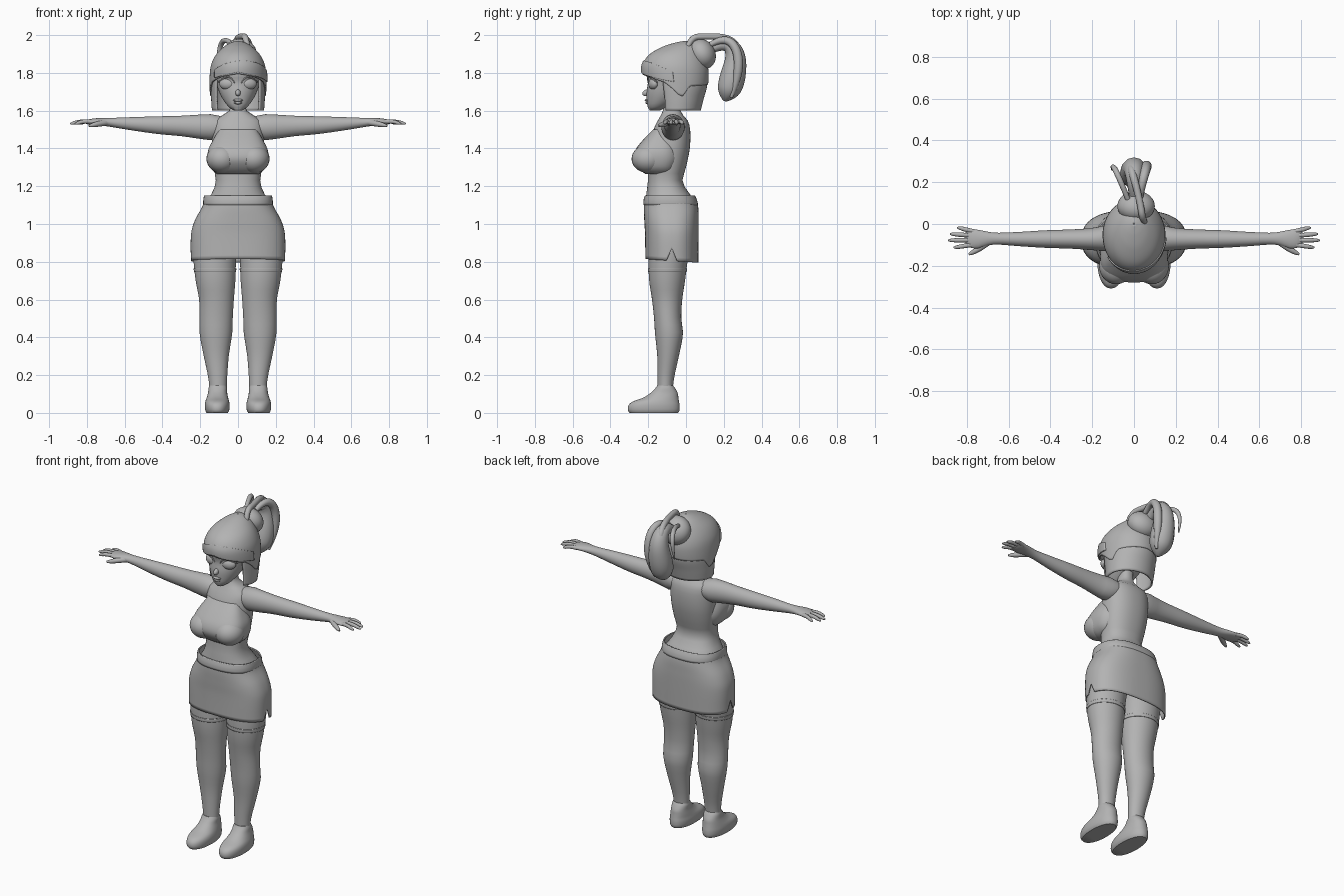
import bpy, bmesh, math
from math import sin, cos, pi
from mathutils import Vector

if "Cube" in bpy.data.objects:
    bpy.data.objects.remove(bpy.data.objects["Cube"])

grey = bpy.data.materials.new("plain grey")
grey.use_nodes = True
grey.diffuse_color = (0.45, 0.45, 0.45, 1)
grey.node_tree.nodes["Principled BSDF"].inputs["Base Color"].default_value = grey.diffuse_color


def finish(obj, mirror=False, thickness=0):
    """Shared material, modifiers and smooth shading."""
    obj.data.materials.append(grey)
    if thickness:
        mod = obj.modifiers.new("Thickness", 'SOLIDIFY')
        mod.thickness = thickness
    if mirror:
        obj.modifiers.new("Mirror", 'MIRROR')
    bpy.ops.object.select_all(action='DESELECT')
    obj.select_set(True)
    bpy.context.view_layer.objects.active = obj
    bpy.ops.object.shade_smooth_by_angle(angle=math.radians(50))
    return obj


def sample(rings, z):
    """Smooth interpolation of (z, cx, cy, rx, ry) rings."""
    z = min(max(z, rings[0][0]), rings[-1][0])
    i = next(k for k in range(len(rings) - 1) if z <= rings[k + 1][0])

    def slope(k, c):
        a, b = rings[max(k - 1, 0)], rings[min(k + 1, len(rings) - 1)]
        return (b[c] - a[c]) / (b[0] - a[0])
    p, q = rings[i], rings[i + 1]
    h = q[0] - p[0]
    t = (z - p[0]) / h
    out = []
    for c in range(1, 5):
        out.append((2*t**3 - 3*t**2 + 1) * p[c] + (t**3 - 2*t**2 + t) * h * slope(i, c)
                   + (3*t**2 - 2*t**3) * q[c] + (t**3 - t**2) * h * slope(i + 1, c))
    return out


def loft(name, rings, low=None, high=None, arc=None, power=2.0, sideways=False,
         caps=True, seg=48, rows=24, **kw):
    """Skin over rings; angle zero is the front. low and high give edges by angle."""
    bm = bmesh.new()
    grid = []
    start, end = arc or (-pi, pi)
    count = seg + 1 if arc else seg
    for j in range(rows + 1):
        s = 1 - (1 - j / rows) ** 1.4
        row = []
        for i in range(count):
            a = start + (end - start) * i / seg
            wrap = (a + pi) % (2 * pi) - pi
            lo = low(wrap) if low else rings[0][0]
            hi = high(wrap) if high else rings[-1][0]
            z = lo + (hi - lo) * s
            cx, cy, rx, ry = sample(rings, z)
            sx, cc = sin(a), cos(a)
            k = (abs(sx) ** power + abs(cc) ** power) ** (-1 / power)
            p = (cx + rx * k * sx, cy - ry * k * cc, z)
            row.append(bm.verts.new((p[2], p[1], p[0]) if sideways else p))
        grid.append(row)
    for r, t in zip(grid, grid[1:]):
        for i in range(seg):
            n = (i + 1) % count
            bm.faces.new((r[i], r[n], t[n], t[i]))
    if caps and not arc:
        bm.faces.new(grid[0])
        bm.faces.new(grid[-1])
    bmesh.ops.recalc_face_normals(bm, faces=bm.faces)
    me = bpy.data.meshes.new(name)
    bm.to_mesh(me)
    bm.free()
    obj = bpy.data.objects.new(name, me)
    bpy.context.collection.objects.link(obj)
    return finish(obj, **kw)


def ball(name, loc, radii, tilt=(0, 0, 0), **kw):
    bm = bmesh.new()
    bmesh.ops.create_uvsphere(bm, u_segments=28, v_segments=18, radius=1)
    from mathutils import Euler
    turn = Euler(tilt)
    for v in bm.verts:
        v.co = Vector(loc) + turn.to_matrix() @ Vector(a * b for a, b in zip(v.co, radii))
    me = bpy.data.meshes.new(name)
    bm.to_mesh(me)
    bm.free()
    obj = bpy.data.objects.new(name, me)
    bpy.context.collection.objects.link(obj)
    return finish(obj, **kw)


def strand(name, points, radii, **kw):
    """Round tapering tube through a few control points."""
    cu = bpy.data.curves.new(name, 'CURVE')
    cu.dimensions = '3D'
    cu.bevel_depth, cu.bevel_resolution, cu.use_fill_caps = 1, 4, True
    sp = cu.splines.new('NURBS')
    sp.points.add(len(points) - 1)
    for pt, co, r in zip(sp.points, points, radii):
        pt.co, pt.radius = (*co, 1), r
    sp.use_endpoint_u, sp.order_u, sp.resolution_u = True, 3, 8
    obj = bpy.data.objects.new(name, cu)
    bpy.context.collection.objects.link(obj)
    bpy.ops.object.select_all(action='DESELECT')
    obj.select_set(True)
    bpy.context.view_layer.objects.active = obj
    bpy.ops.object.convert(target='MESH')
    return finish(bpy.context.object, **kw)


def steps(keys):
    """Left-right symmetric edge height, linear between (angle, height) keys."""
    def height(a):
        a = abs(a)
        for (p, u), (q, v) in zip(keys, keys[1:]):
            if a <= q:
                return u + (v - u) * (a - p) / (q - p)
        return keys[-1][1]
    return height


# Torso, neck and hips
loft("torso", [(1.0, 0, -.075, .2, .125), (1.1, 0, -.08, .178, .132), (1.16, 0, -.095, .14, .115),
               (1.22, 0, -.11, .118, .092), (1.3, 0, -.1, .128, .1), (1.4, 0, -.085, .137, .105),
               (1.5, 0, -.075, .135, .097), (1.55, 0, -.07, .125, .078), (1.58, 0, -.075, .075, .056),
               (1.605, 0, -.075, .043, .046), (1.7, 0, -.075, .043, .045)], power=2.3)
loft("bust", [(1.265, 0, -.14, .11, .075), (1.29, 0, -.15, .142, .098), (1.34, 0, -.155, .16, .123),
              (1.39, 0, -.152, .158, .117), (1.44, 0, -.14, .135, .092), (1.5, 0, -.12, .1, .055)], power=2.8)
ball("bust_side", (.085, -.2, 1.345), (.082, .088, .075), mirror=True)

# Skirt with a notch in each side of the hem
loft("skirt", [(.8, 0, -.075, .25, .14), (.95, 0, -.075, .248, .142), (1.02, 0, -.077, .228, .144),
               (1.1, 0, -.08, .186, .143), (1.15, 0, -.085, .178, .13)],
     low=lambda a: .805 + .01 * cos(a) + .065 * max(0, 1 - abs(abs(a) - pi / 2) / .2),
     power=2.5, caps=False, seg=96, thickness=.006)
loft("waistband", [(1.1, 0, -.081, .184, .145), (1.125, 0, -.083, .184, .142), (1.15, 0, -.085, .18, .133)],
     power=2.5, caps=False, rows=6, thickness=.004)

# Legs, stocking tops and shoes
leg = [(.12, .106, -.11, .046, .04), (.18, .107, -.107, .049, .043), (.3, .115, -.095, .066, .057),
       (.42, .117, -.09, .086, .074), (.5, .116, -.097, .088, .072), (.6, .114, -.1, .092, .08),
       (.7, .119, -.1, .105, .095), (.8, .123, -.095, .112, .103), (.92, .12, -.08, .116, .11)]
loft("leg", leg, mirror=True)
loft("stocking_top", [(z, *[v + d for v, d in zip(sample(leg, z), (0, 0, .003, .003))]) for z in (.745, .755, .765)],
     rows=4, caps=False, thickness=.003, mirror=True)
loft("shoe", [(0, .11, -.17, .056, .128), (.012, .11, -.171, .063, .136), (.04, .11, -.169, .066, .135),
              (.06, .11, -.16, .063, .123), (.08, .109, -.134, .057, .094), (.105, .108, -.116, .051, .072),
              (.13, .107, -.11, .049, .053), (.145, .107, -.11, .045, .042)], power=2.2, mirror=True)

# Arms and hands, lofted outward from the shoulder
loft("arm", [(.06, 1.515, -.065, .045, .055), (.13, 1.512, -.068, .068, .062), (.2, 1.515, -.072, .064, .053),
             (.3, 1.519, -.072, .054, .046), (.42, 1.523, -.072, .047, .042), (.55, 1.53, -.072, .036, .034),
             (.66, 1.537, -.07, .025, .028), (.7, 1.54, -.07, .022, .033), (.75, 1.542, -.072, .018, .045),
             (.79, 1.54, -.068, .014, .043), (.805, 1.538, -.066, .007, .036)], sideways=True, mirror=True)
for finger, base, tip in (("index", -.098, (.862, -.112)), ("middle", -.077, (.888, -.078)),
                          ("ring", -.056, (.88, -.048)), ("little", -.036, (.845, -.018))):
    strand(finger + "_finger", [(.765, base, 1.541), ((.765 + tip[0]) / 2, (base + tip[1]) / 2, 1.545),
                                (tip[0] - .01, tip[1], 1.533), (*tip, 1.53)],
           [.011, .011, .009, .004], mirror=True)
strand("thumb", [(.695, -.085, 1.537), (.74, -.118, 1.53), (.775, -.138, 1.522), (.79, -.145, 1.52)],
       [.016, .015, .011, .005], mirror=True)

# Head and face
loft("head", [(1.6, 0, -.165, .022, .026), (1.62, 0, -.15, .05, .053), (1.66, 0, -.12, .08, .088),
              (1.7, 0, -.095, .1, .114), (1.75, 0, -.07, .116, .132), (1.8, 0, -.06, .124, .15),
              (1.88, 0, -.05, .108, .125), (1.93, 0, -.03, .06, .07)])
ball("eye", (.058, -.172, 1.742), (.042, .025, .031), tilt=(0, 0, .3), mirror=True)
strand("eyelid", [(.014, -.198, 1.742), (.035, -.208, 1.776), (.07, -.19, 1.78), (.104, -.153, 1.75)],
       [.002, .004, .005, .003], mirror=True)
ball("nose", (0, -.208, 1.695), (.014, .024, .017), tilt=(.35, 0, 0))
ball("upper_lip", (0, -.205, 1.655), (.026, .014, .008))
ball("lower_lip", (0, -.2, 1.641), (.021, .015, .008))
ball("chin", (0, -.18, 1.617), (.028, .02, .017))

# Hair: crown with a swept lower edge, and an open-fronted bob beneath it
crown = [(1.66, 0, -.055, .148, .15), (1.72, 0, -.05, .15, .164), (1.8, 0, -.056, .149, .176),
         (1.85, 0, -.058, .14, .169), (1.9, 0, -.05, .114, .141), (1.94, 0, -.025, .073, .095),
         (1.962, 0, -.005, .035, .045), (1.97, 0, 0, .004, .004)]
loft("hair_crown", crown, low=steps([(0, 1.795), (.6, 1.78), (1.2, 1.75), (1.65, 1.685), (1.8, 1.675),
     (2.0, 1.73), (pi, 1.74)]), caps=False, seg=80, rows=32, thickness=.008)
loft("hair_bob", [(1.6, 0, -.04, .138, .118), (1.66, 0, -.037, .142, .13), (1.74, 0, -.035, .143, .148),
                  (1.84, 0, -.04, .134, .145)], arc=(.95, 2 * pi - .95), thickness=.01)
loft("swept_fringe", [(z, x, y, rx + .006, ry + .006) for z, x, y, rx, ry in crown], arc=(-.95, 1.5),
     low=lambda a: 1.805 - .035 * abs(a), high=lambda a: 1.865 - .06 * (a - .2) ** 2 * .6, thickness=.012)

# Bun and ponytail
ball("bun", (.01, .085, 1.9), (.09, .07, .083), tilt=(.5, 0, 0))
strand("ponytail", [(0, .14, 1.93), (0, .21, 1.97), (0, .27, 1.9), (0, .245, 1.76), (0, .215, 1.68), (0, .205, 1.65)],
       [.025, .035, .052, .072, .055, .008])
strand("ponytail_left_lock", [(.03, .13, 1.95), (.04, .2, 1.99), (.06, .275, 1.93), (.06, .28, 1.78), (.04, .24, 1.67)],
       [.014, .02, .024, .026, .008])
strand("ponytail_right_lock", [(-.03, .12, 1.95), (-.07, .22, 1.99), (-.105, .29, 1.92), (-.105, .26, 1.82)],
       [.012, .014, .013, .004])
strand("bun_loop", [(.05, .01, 1.94), (.04, .03, 1.99), (.03, .1, 1.993), (0, .22, 1.99), (-.02, .285, 1.93),
                    (-.02, .29, 1.8)], [.014, .017, .016, .018, .018, .008])
